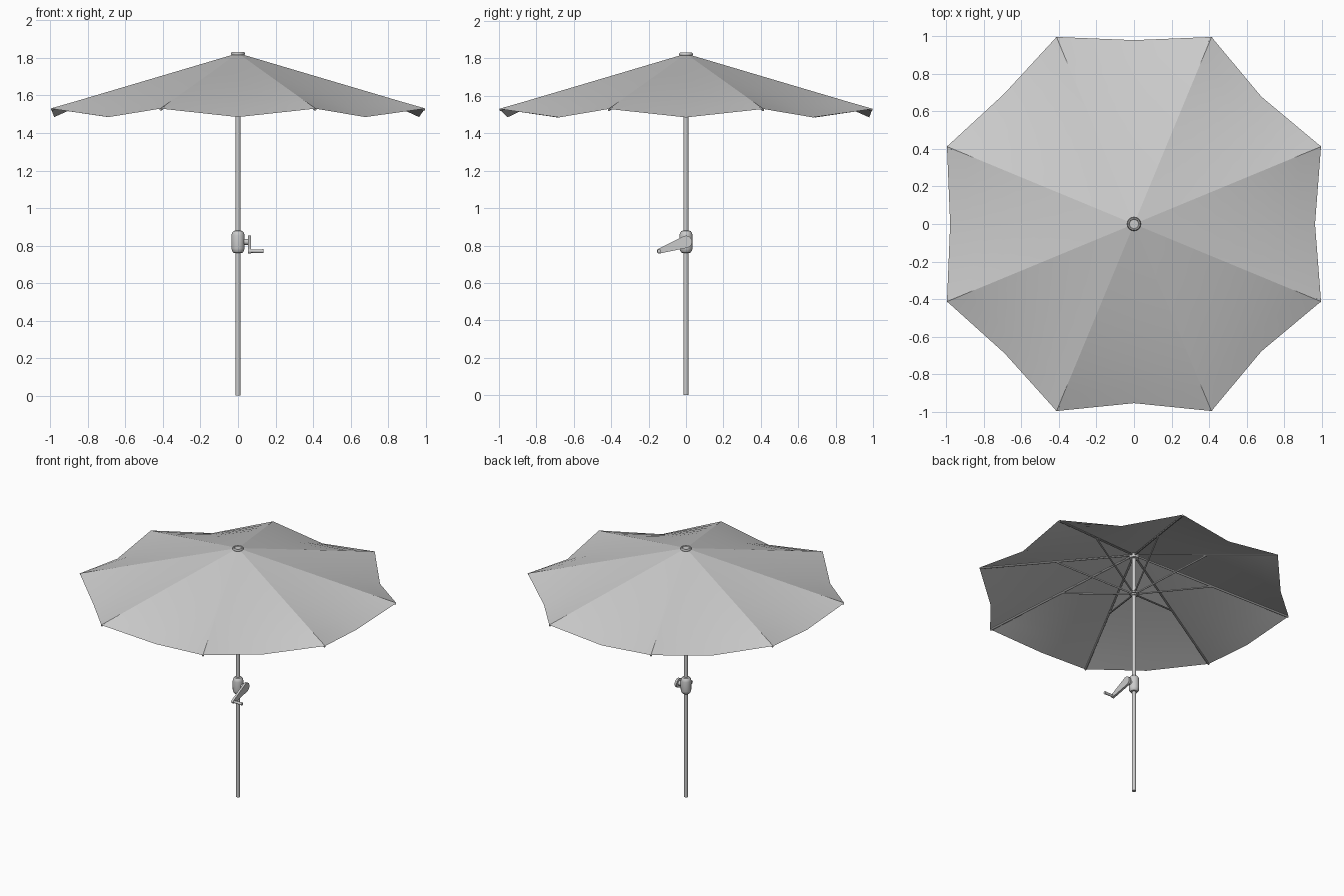
import bpy, bmesh, math
from mathutils import Vector

cube = bpy.data.objects.get("Cube")
if cube:
    bpy.data.objects.remove(cube, do_unlink=True)

# One plain grey for the whole parasol
grey = bpy.data.materials.new("light grey")
grey.use_nodes = True
GREY = (0.6, 0.6, 0.6, 1)
grey.diffuse_color = GREY
grey.node_tree.nodes["Principled BSDF"].inputs["Base Color"].default_value = GREY

SIDES = 8
STEP = math.tau / SIDES
APEX_Z, RIM_Z, RIM_R, APEX_R = 1.82, 1.53, 1.079, 0.02


def polar(r, angle, z):
    return Vector((r * math.cos(angle), r * math.sin(angle), z))


def finish(name, bm, angle=40):
    mesh = bpy.data.meshes.new(name)
    bm.to_mesh(mesh)
    bm.free()
    mesh.materials.append(grey)
    obj = bpy.data.objects.new(name, mesh)
    bpy.context.collection.objects.link(obj)
    bpy.ops.object.select_all(action="DESELECT")
    obj.select_set(True)
    bpy.context.view_layer.objects.active = obj
    bpy.ops.object.shade_smooth_by_angle(angle=math.radians(angle))
    return obj


def lathe(name, profile, segments=20):
    """Spin a list of (radius, z) points about the vertical axis."""
    bm = bmesh.new()
    verts = [bm.verts.new((r, 0, z)) for r, z in profile]
    edges = [bm.edges.new(pair) for pair in zip(verts, verts[1:])]
    bmesh.ops.spin(bm, geom=verts + edges, cent=(0, 0, 0), axis=(0, 0, 1),
                   angle=math.tau, steps=segments)
    bmesh.ops.remove_doubles(bm, verts=bm.verts, dist=0.0002)
    bmesh.ops.recalc_face_normals(bm, faces=bm.faces)
    return finish(name, bm)


def rod(name, start, end, radius, end_radius=None, sides=10):
    """Straight bar between two points."""
    bm = bmesh.new()
    start, end = Vector(start), Vector(end)
    way = end - start
    bmesh.ops.create_cone(bm, cap_ends=True, segments=sides, radius1=radius,
                          radius2=end_radius or radius, depth=way.length)
    turn = way.to_track_quat("Z", "Y")
    for v in bm.verts:
        v.co = turn @ v.co + (start + end) / 2
    return finish(name, bm)


# Canopy: eight panels, each sagging along its middle towards the rim
mid_radii = [0.965, 0.96, 0.98, 0.98, 0.98, 0.975, 0.955, 0.96]
ROWS = 10
for i, mid_r in enumerate(mid_radii):
    bm = bmesh.new()
    middle = i * STEP
    rows = []
    for k in range(ROWS + 1):
        t = k / ROWS
        z = APEX_Z + (RIM_Z - APEX_Z) * t
        corner = APEX_R + (RIM_R - APEX_R) * t
        flat = corner * math.cos(STEP / 2)
        centre_r = flat + (mid_r - RIM_R * math.cos(STEP / 2)) * t ** 3
        rows.append([bm.verts.new(polar(corner, middle - STEP / 2, z)),
                     bm.verts.new(polar(centre_r, middle, z - 0.045 * t ** 3)),
                     bm.verts.new(polar(corner, middle + STEP / 2, z))])
    for low, high in zip(rows, rows[1:]):
        for j in range(2):
            bm.faces.new((low[j], high[j], high[j + 1], low[j + 1]))
    finish(f"canopy_panel_{i + 1}", bm)

# Ribs under the seams, with struts rising from the sliding runner
for i in range(SIDES):
    a = (i + 0.5) * STEP
    rod(f"rib_{i + 1}", polar(0.03, a, APEX_Z - 0.016),
        polar(RIM_R - 0.002, a, RIM_Z - 0.005), 0.0065, sides=8)
    rod(f"strut_{i + 1}", polar(0.025, a, 1.52), polar(0.54, a, 1.665), 0.006, sides=8)

# Pole and top fittings
lathe("pole", [(0, 0), (0.0135, 0), (0.0135, 1.81), (0, 1.81)])
lathe("top_cap", [(0, 1.826), (0.024, 1.826), (0.027, 1.831), (0.033, 1.831),
                  (0.037, 1.826), (0.037, 1.819), (0.033, 1.814), (0, 1.814)])
lathe("top_hub", [(0.0135, 1.785), (0.03, 1.785), (0.034, 1.79),
                  (0.034, 1.81), (0.0135, 1.81)])
lathe("runner", [(0.0135, 1.5), (0.022, 1.5), (0.022, 1.51), (0.032, 1.512),
                 (0.032, 1.528), (0.022, 1.53), (0.0135, 1.532)])

# Crank housing on the pole
lathe("crank_housing", [(0.0135, 0.76), (0.024, 0.762), (0.032, 0.772), (0.035, 0.786),
                        (0.035, 0.854), (0.032, 0.868), (0.024, 0.878), (0.0135, 0.88)])

# Crank: axle, tapered arm swinging to the front, and grip
rod("crank_axle", (0.02, 0, 0.82), (0.056, 0, 0.82), 0.016, sides=16)
hub, tip = Vector((0.054, 0.0, 0.82)), Vector((0.054, -0.143, 0.77))
bm = bmesh.new()
lean = math.atan2(tip.z - hub.z, tip.y - hub.y)
outline = []
for centre, radius, offset in ((hub, 0.033, math.pi / 2), (tip, 0.013, -math.pi / 2)):
    for k in range(9):
        ang = lean + offset + k * math.pi / 8
        outline.append(bm.verts.new(
            centre + Vector((0, radius * math.cos(ang), radius * math.sin(ang)))))
arm = bm.faces.new(outline)
solid = bmesh.ops.extrude_face_region(bm, geom=[arm])
for v in solid["geom"]:
    if isinstance(v, bmesh.types.BMVert):
        v.co.x += 0.016
bmesh.ops.recalc_face_normals(bm, faces=bm.faces)
finish("crank_arm", bm)
rod("crank_grip", tip, tip + Vector((0.081, 0, 0)), 0.008, 0.0105, sides=14)
